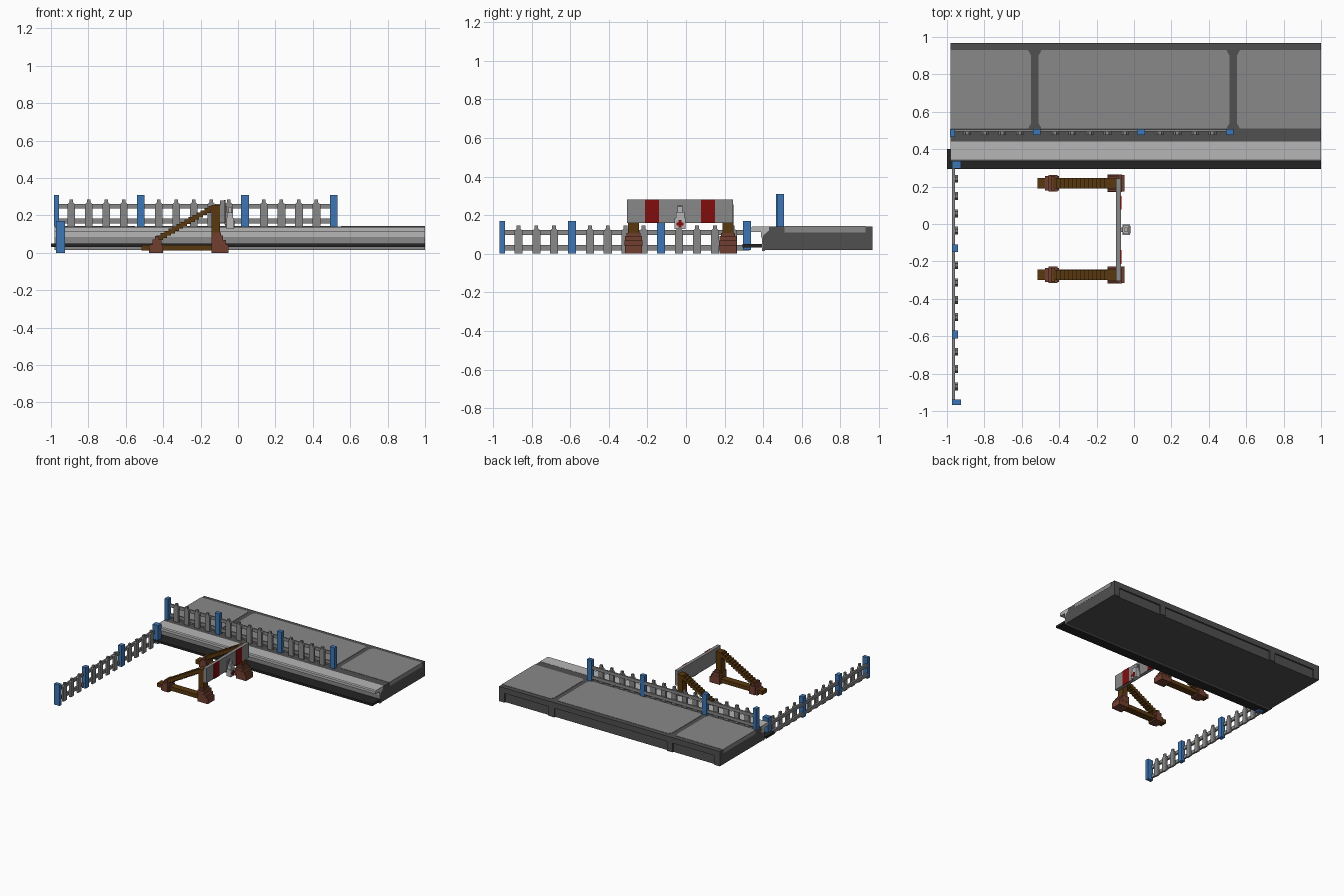
import bpy, bmesh, math
from mathutils import Vector

old = bpy.data.objects.get("Cube")
if old:
    bpy.data.objects.remove(old, do_unlink=True)


def material(name, hexcode):
    rgb = [int(hexcode[i:i + 2], 16) / 255 for i in (0, 2, 4)]
    lin = [c / 12.92 if c < 0.04045 else ((c + 0.055) / 1.055) ** 2.4 for c in rgb]
    m = bpy.data.materials.new(name)
    m.use_nodes = True
    m.diffuse_color = (*lin, 1)
    m.node_tree.nodes["Principled BSDF"].inputs["Base Color"].default_value = (*lin, 1)
    return m


DARK = material("dark grey", "505050")
MID = material("mid grey", "888888")
LIGHT = material("light grey", "b6b6b6")
BLACK = material("near black", "242424")
BLUE = material("blue", "3f76b4")
BROWN = material("brown timber", "5a3810")
RUST = material("red brown", "713f30")
RED = material("red", "820d0d")


def finish(name, bm, mat):
    bmesh.ops.recalc_face_normals(bm, faces=bm.faces)
    me = bpy.data.meshes.new(name)
    bm.to_mesh(me)
    bm.free()
    me.materials.append(mat)
    ob = bpy.data.objects.new(name, me)
    bpy.context.collection.objects.link(ob)
    return ob


def boxes(name, mat, spans):
    """One object from boxes given as (x0, x1, y0, y1, z0, z1)."""
    bm = bmesh.new()
    for x0, x1, y0, y1, z0, z1 in spans:
        vs = bmesh.ops.create_cube(bm, size=1)["verts"]
        for v in vs:
            v.co = Vector(((x0 + x1) / 2 + v.co.x * (x1 - x0),
                           (y0 + y1) / 2 + v.co.y * (y1 - y0),
                           (z0 + z1) / 2 + v.co.z * (z1 - z0)))
    return finish(name, bm, mat)


def add_prism(bm, pts, direction):
    f = bm.faces.new([bm.verts.new(p) for p in pts])
    ext = bmesh.ops.extrude_face_region(bm, geom=[f])["geom"]
    bmesh.ops.translate(bm, vec=direction,
                        verts=[g for g in ext if isinstance(g, bmesh.types.BMVert)])


def prism(name, mat, pts, direction):
    bm = bmesh.new()
    add_prism(bm, pts, direction)
    return finish(name, bm, mat)


# Platform body with recessed back wall, lip and ribs
X0, X1 = -0.98, 1.0
body = [(0.40, 0.02), (0.955, 0.02), (0.955, 0.095), (0.967, 0.095),
        (0.967, 0.14), (0.43, 0.14), (0.43, 0.12), (0.40, 0.095)]
prism("platform_body", DARK, [(X0, y, z) for y, z in body], (X1 - X0, 0, 0))
boxes("platform_back_ribs", DARK,
      [(x - 0.025, x + 0.025, 0.95, 0.967, 0.02, 0.10) for x in (-0.955, -0.53, 0.53, 0.975)])

# Platform edge, front wall and track bed strip
edge = [(0.335, 0.113), (0.335, 0.134), (0.342, 0.141), (0.44, 0.141), (0.44, 0.113)]
prism("platform_edge", LIGHT, [(X0, y, z) for y, z in edge], (X1 - X0, 0, 0))
boxes("edge_support", LIGHT, [(X0, X1, 0.388, 0.43, 0.085, 0.113)])
boxes("front_wall", MID, [(X0, X1, 0.394, 0.41, 0.015, 0.085)])
boxes("track_strip", BLACK, [(-1.0, 1.0, 0.293, 0.40, 0.032, 0.05)])

# Paving panels with cut corners at the joints
for i, (a, b, cut_a, cut_b) in enumerate([(X0 - 0.002, -0.55, 0, 1), (-0.51, 0.51, 1, 1),
                                          (0.55, X1 + 0.001, 1, 0)]):
    c, y0, y1 = 0.016, 0.51, 0.93
    pts = []
    for x, y, cut, sx, sy in [(a, y0, cut_a, 1, 1), (b, y0, cut_b, -1, 1),
                              (b, y1, cut_b, -1, -1), (a, y1, cut_a, 1, -1)]:
        if cut:
            pair = [(x, y + sy * c * 1.8), (x + sx * c, y)]
            pts += pair if sx == sy else pair[::-1]
        else:
            pts.append((x, y))
    prism(f"paving_panel_{i + 1}", MID, [(x, y, 0.11) for x, y in pts], (0, 0, 0.0325))

# Fences: local u runs along the fence, v across it
PICKET = [(-0.021, 0), (0.021, 0), (0.021, 0.118), (0.01, 0.13), (0.01, 0.146),
          (-0.01, 0.146), (-0.01, 0.13), (-0.021, 0.118)]


def fence(name, place, pickets, posts, start, end, z, depth):
    """depth = (rail outer, rail/picket joint, picket outer) across the fence."""
    bm = bmesh.new()
    for u in pickets:
        pts = [place(u + du, depth[1], z + dz) for du, dz in PICKET]
        shift = Vector(place(0, depth[2], 0)) - Vector(place(0, depth[1], 0))
        add_prism(bm, pts, shift)
    finish(name + "_pickets", bm, MID)

    def span(u0, u1, v0, v1, z0, z1):
        a, b = place(u0, v0, z0), place(u1, v1, z1)
        return [c for i in range(3) for c in sorted((a[i], b[i]))]
    boxes(name + "_rails", MID, [span(start, end, depth[0], depth[1], z + h, z + h + 0.026)
                                 for h in (0.018, 0.096)])
    boxes(name + "_posts", BLUE, [span(u - w / 2, u + w / 2, v0, v1, z + lift, z + 0.17)
                                  for u, w, v0, v1, lift in posts])


step = 0.0936
marks = [-0.985 + step * k for k in range(17)]
fence("platform_fence", lambda u, v, z: (u, v, z),
      [m for k, m in enumerate(marks) if k not in (0, 5, 11, 16)],
      [(-0.97, 0.028, 0.465, 0.507, 0)] +
      [(u, 0.042, 0.475, 0.507, 0) for u in (-0.52, 0.038, 0.512)],
      -0.98, 0.53, 0.14, (0.505, 0.494, 0.477))

step = 0.0925
fence("trackside_fence", lambda u, v, z: (v, u, z),
      [-0.868 + step * k for k in range(13) if k not in (3, 8)],
      [(-0.953, 0.028, -0.973, -0.925, 0), (-0.59, 0.042, -0.973, -0.94, 0),
       (-0.13, 0.042, -0.973, -0.94, 0), (0.317, 0.042, -0.973, -0.925, 0.02)],
      -0.96, 0.33, 0.0, (-0.972, -0.957, -0.942))

# Buffer stop side frames
for side, yc in (("back", 0.218), ("front", -0.272)):
    def s(x0, x1, half, z0, z1):
        return (x0, x1, yc - half, yc + half, z0, z1)
    boxes(side + "_base_beam", BROWN, [s(-0.515, -0.06, 0.028, 0.012, 0.043)])
    boxes(side + "_upright", BROWN, [s(-0.142, -0.097, 0.029, 0.03, 0.255)])
    # stepped diagonal brace
    n = 14
    boxes(side + "_brace", BROWN,
          [s(-0.435 + 0.3 * k / n, -0.435 + 0.3 * (k + 1) / n + 0.012, 0.027,
             0.068 + 0.17 * k / n, 0.093 + 0.17 * k / n) for k in range(n)])
    boxes(side + "_foot_brackets", RUST,
          [s(-0.476, -0.402, 0.038, 0.0, 0.045), s(-0.458, -0.41, 0.044, 0.0, 0.07),
           s(-0.445, -0.422, 0.038, 0.06, 0.09),
           s(-0.142, -0.05, 0.044, 0.0, 0.045), s(-0.142, -0.064, 0.046, 0.04, 0.068),
           s(-0.142, -0.08, 0.044, 0.06, 0.092), s(-0.135, -0.092, 0.036, 0.09, 0.108)])

# Buffer board with red plates on the track face
boxes("buffer_board", MID, [(-0.097, -0.07, -0.305, 0.243, 0.16, 0.28)])
boxes("red_board_plates", RED, [(-0.074, -0.067, y, y + 0.073, 0.159, 0.281)
                                for y in (-0.213, 0.077)])

# Signal lamp with a red cross
L = -0.031
boxes("lamp_body", LIGHT, [(-0.062, -0.022, L - 0.029, L + 0.029, 0.128, 0.185),
                           (-0.058, -0.026, L - 0.022, L + 0.022, 0.185, 0.215),
                           (-0.05, -0.034, L - 0.012, L + 0.012, 0.215, 0.245)])
boxes("lamp_bracket", MID, [(-0.072, -0.06, L - 0.012, L + 0.012, 0.15, 0.25)])
boxes("lamp_cross", RED, [(-0.024, -0.019, L - 0.019, L + 0.019, 0.147, 0.162),
                          (-0.024, -0.0185, L - 0.008, L + 0.008, 0.135, 0.174)])
